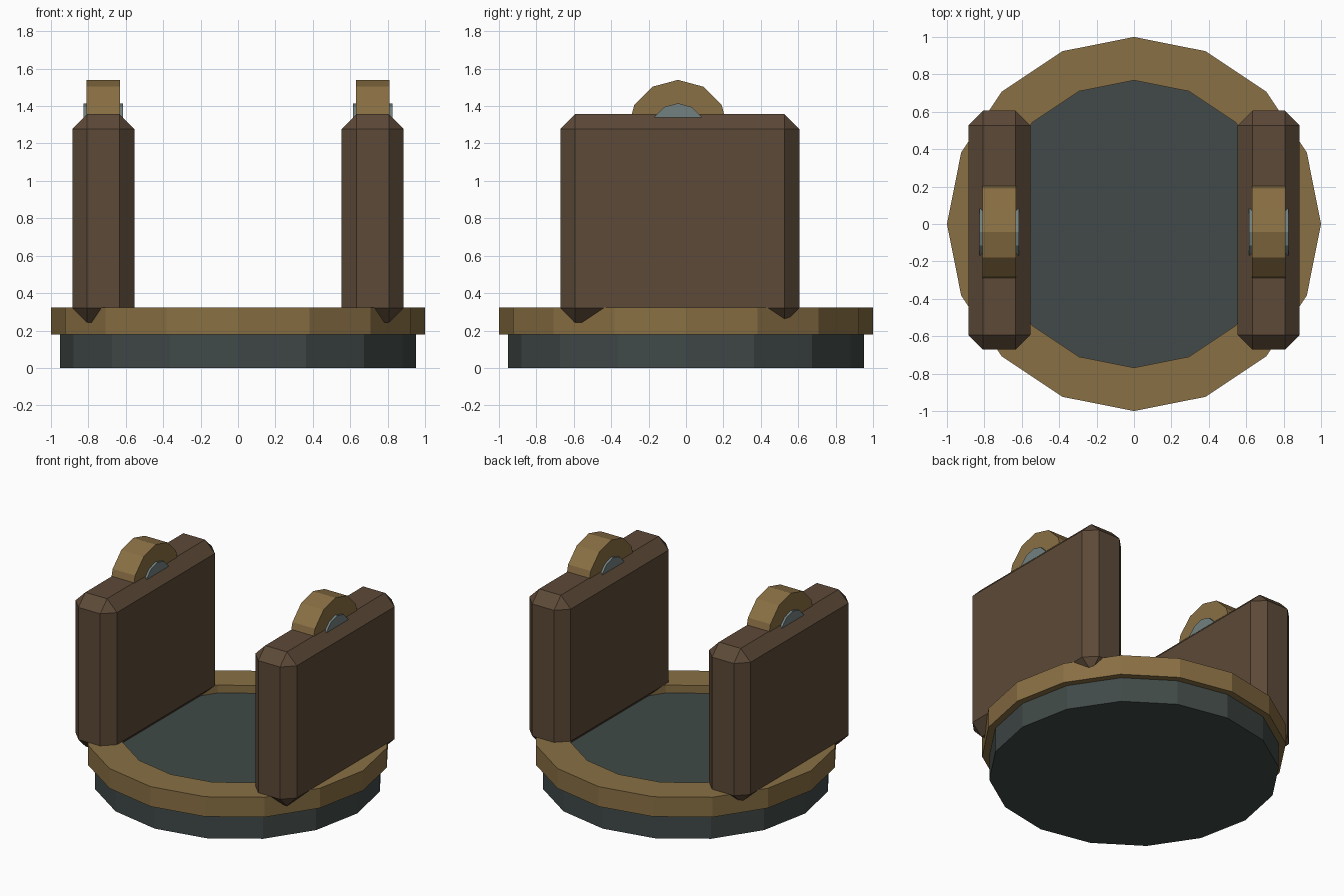
import bpy, bmesh
from math import pi, sin, cos
from mathutils import Matrix

if "Cube" in bpy.data.objects:
    bpy.data.objects.remove(bpy.data.objects["Cube"])


def material(name, rgb):
    m = bpy.data.materials.new(name)
    m.diffuse_color = (*rgb, 1)
    m.use_nodes = True
    m.node_tree.nodes["Principled BSDF"].inputs["Base Color"].default_value = m.diffuse_color
    return m


WOOD = material("dark_wood", (0.108, 0.067, 0.039))
BRASS = material("brass", (0.25, 0.16, 0.057))
SLATE = material("slate", (0.052, 0.068, 0.065))
STEEL = material("steel", (0.17, 0.22, 0.215))


def finish(bm, name, mat):
    bmesh.ops.recalc_face_normals(bm, faces=bm.faces)
    mesh = bpy.data.meshes.new(name)
    bm.to_mesh(mesh)
    bm.free()
    mesh.materials.append(mat)
    ob = bpy.data.objects.new(name, mesh)
    bpy.context.collection.objects.link(ob)
    return ob


def lathe(name, profile, sides, mat, closed_ring=False):
    """Revolve an (r, z) profile around z, capped or joined into a ring."""
    bm = bmesh.new()
    loops = [[bm.verts.new((r * cos(2 * pi * i / sides), r * sin(2 * pi * i / sides), z))
              for i in range(sides)] for r, z in profile]
    pairs = list(zip(loops, loops[1:]))
    if closed_ring:
        pairs.append((loops[-1], loops[0]))
    else:
        bm.faces.new(loops[0])
        bm.faces.new(loops[-1])
    for a, b in pairs:
        for i in range(sides):
            j = (i + 1) % sides
            bm.faces.new((a[i], a[j], b[j], b[i]))
    return finish(bm, name, mat)


def cross_cylinder(name, r, width, loc, mat):
    """12-sided cylinder lying along x with a vertex at the top."""
    ob = lathe(name, [(r, -width / 2), (r, width / 2)], 12, mat)
    ob.data.transform(Matrix.Translation(loc) @ Matrix.Rotation(pi / 2, 4, 'Y'))
    return ob


def chamfered_box(name, lo, hi, bevel, mat):
    bm = bmesh.new()
    bmesh.ops.create_cube(bm, size=1)
    for v in bm.verts:
        v.co = [(a + b) / 2 + c * (b - a) for a, b, c in zip(lo, hi, v.co)]
    bmesh.ops.bevel(bm, geom=bm.edges[:], offset=bevel, segments=1,
                    affect='EDGES', profile=0.5)
    return finish(bm, name, mat)


# Base disc and the raised rim around it
lathe("base_disc", [(0.953, 0), (0.953, 0.265)], 16, SLATE)
lathe("base_rim", [(0.768, 0.178), (1, 0.178), (1, 0.322), (0.768, 0.322)], 16, BRASS, True)

# Side cheeks, each with a bearing and pin on top
for side, s in (("left", -1), ("right", 1)):
    x = 0.72 * s
    chamfered_box(side + "_cheek", (x - 0.166, -0.672, 0.242), (x + 0.166, 0.606, 1.357),
                  0.079, WOOD)
    cross_cylinder(side + "_bearing", 0.27, 0.18, (x, -0.043, 1.27), BRASS)
    cross_cylinder(side + "_pin", 0.145, 0.212, (x, -0.043, 1.27), STEEL)
